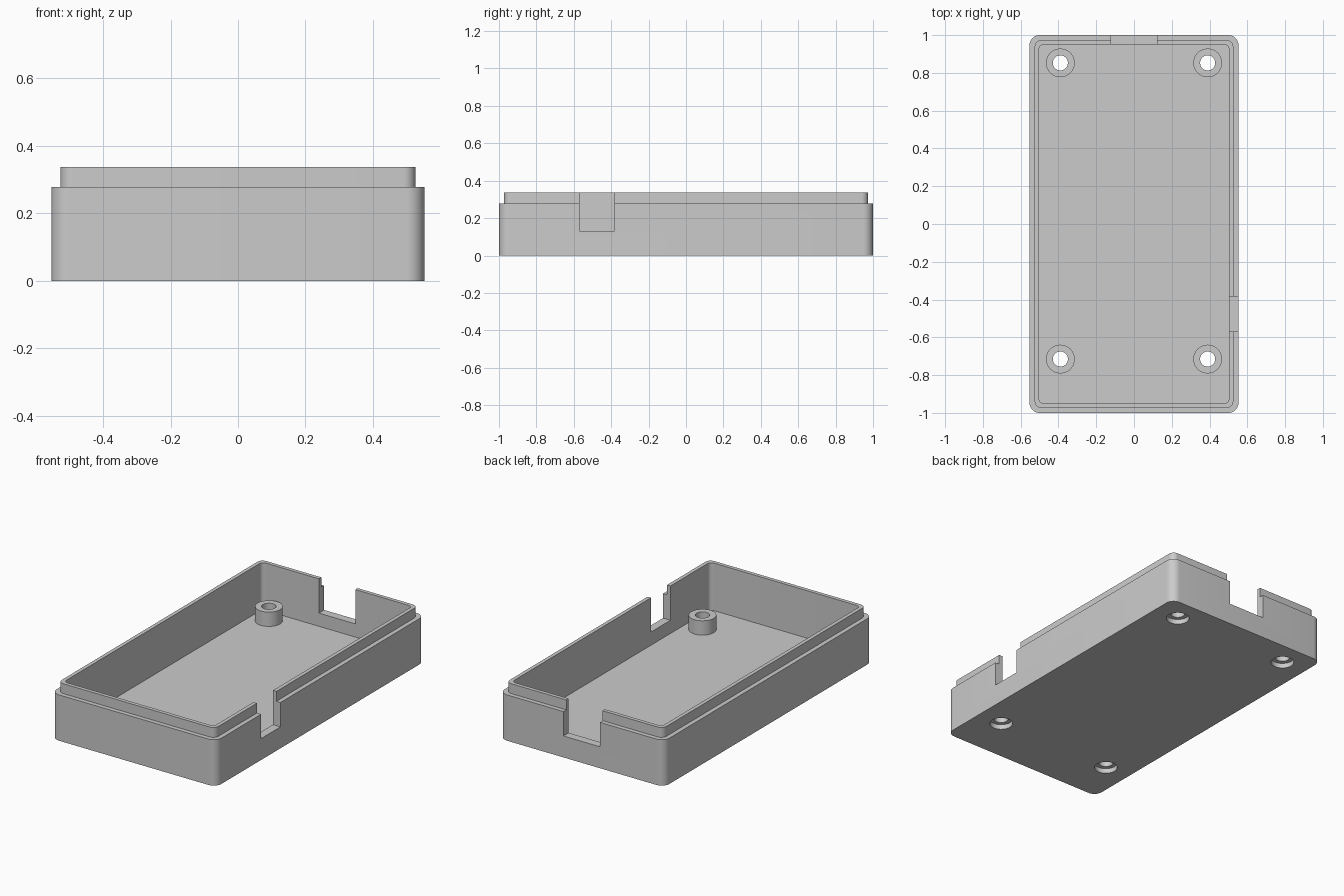
import bpy
import bmesh
from math import cos, sin, pi, radians

default = bpy.data.objects.get("Cube")
if default:
    bpy.data.objects.remove(default, do_unlink=True)

# Main sizes
HALF_X, HALF_Y = 0.553, 1.0
RIM_Z, LIP_Z, FLOOR_Z = 0.278, 0.338, 0.05
SILL_Z, POST_Z = 0.13, 0.137
POST_R, BORE_R, RECESS_R, RECESS_Z = 0.076, 0.04, 0.065, 0.03

grey = bpy.data.materials.new("light grey plastic")
grey.use_nodes = True
colour = (0.6, 0.6, 0.6, 1.0)
grey.diffuse_color = colour
grey.node_tree.nodes["Principled BSDF"].inputs["Base Color"].default_value = colour


def rounded_ring(inset, radius, z, steps=8):
    """Rounded rectangle, inset from the outer wall."""
    cx, cy = HALF_X - inset - radius, HALF_Y - inset - radius
    ring = []
    for quarter, (sx, sy) in enumerate(((1, 1), (-1, 1), (-1, -1), (1, -1))):
        for i in range(steps + 1):
            a = (quarter + i / steps) * pi / 2
            ring.append((sx * cx + radius * cos(a), sy * cy + radius * sin(a), z))
    return ring


def circle_ring(radius, z, sides=48):
    return [(radius * cos(2 * pi * i / sides), radius * sin(2 * pi * i / sides), z)
            for i in range(sides)]


def loft(name, rings, location=(0, 0, 0), capped=True):
    """Skin a stack of equal rings, optionally closing both ends."""
    bm = bmesh.new()
    loops = [[bm.verts.new(p) for p in ring] for ring in rings]
    n = len(rings[0])
    for low, high in zip(loops, loops[1:]):
        for i in range(n):
            j = (i + 1) % n
            bm.faces.new((low[i], low[j], high[j], high[i]))
    if capped:
        bm.faces.new(loops[0][::-1])
        bm.faces.new(loops[-1])
        bmesh.ops.recalc_face_normals(bm, faces=bm.faces)
    mesh = bpy.data.meshes.new(name)
    bm.to_mesh(mesh)
    bm.free()
    mesh.materials.append(grey)
    obj = bpy.data.objects.new(name, mesh)
    obj.location = location
    bpy.context.collection.objects.link(obj)
    return obj


def activate(obj):
    bpy.ops.object.select_all(action='DESELECT')
    obj.select_set(True)
    bpy.context.view_layer.objects.active = obj


def cut(target, cutter):
    cutter.hide_render = True
    mod = target.modifiers.new("cut", 'BOOLEAN')
    mod.operation = 'DIFFERENCE'
    mod.solver = 'EXACT'
    mod.object = cutter
    activate(target)
    bpy.ops.object.modifier_apply(modifier=mod.name)
    bpy.data.objects.remove(cutter, do_unlink=True)


def box(name, x0, x1, y0, y1, z0, z1):
    rings = [[(x0, y0, z), (x1, y0, z), (x1, y1, z), (x0, y1, z)] for z in (z0, z1)]
    return loft(name, rings)


# Tray: outer wall, step, raised lip, inner wall and floor
tray = loft("tray", [
    rounded_ring(0, 0.053, 0),
    rounded_ring(0, 0.053, RIM_Z),
    rounded_ring(0.027, 0.035, RIM_Z),
    rounded_ring(0.027, 0.035, LIP_Z),
    rounded_ring(0.05, 0.025, LIP_Z),
    rounded_ring(0.05, 0.025, FLOOR_Z),
])

# Cable notches in the back wall and the left wall
cut(tray, box("back_notch", -0.122, 0.122, 0.9, 1.1, SILL_Z, 0.5))
cut(tray, box("side_notch", 0.45, 0.65, -0.57, -0.383, SILL_Z, 0.5))

# Screw posts, with bores and recesses through the floor
for y, end in ((0.853, "back"), (-0.715, "front")):
    for x, side in ((0.39, "left"), (-0.39, "right")):
        cut(tray, loft("drill", [
            circle_ring(RECESS_R, -0.05), circle_ring(RECESS_R, RECESS_Z),
            circle_ring(BORE_R, RECESS_Z), circle_ring(BORE_R, 0.2)], (x, y, 0)))
        post = loft(f"{end}_{side}_screw_post", [
            circle_ring(POST_R, FLOOR_Z), circle_ring(POST_R, POST_Z),
            circle_ring(BORE_R, POST_Z), circle_ring(BORE_R, FLOOR_Z)],
            (x, y, 0), capped=False)
        activate(post)
        bpy.ops.object.shade_smooth_by_angle(angle=radians(30))

activate(tray)
bpy.ops.object.shade_smooth_by_angle(angle=radians(30))
